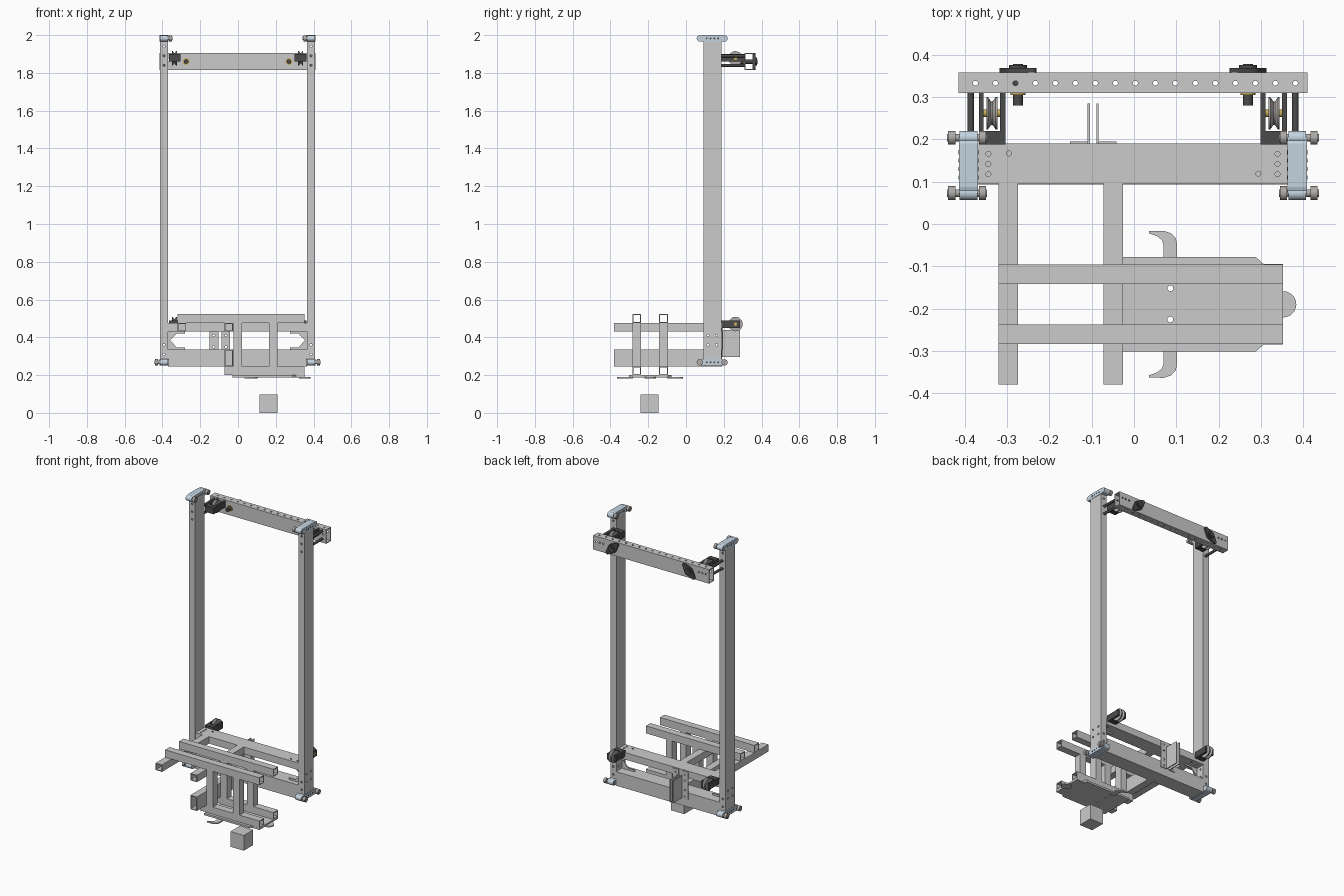
import bpy, bmesh
from math import sin, cos, pi, radians
from mathutils import Vector

if "Cube" in bpy.data.objects:
    bpy.data.objects.remove(bpy.data.objects["Cube"])

CX = -0.0025            # mirror plane of the main frame


def mat(name, c):
    m = bpy.data.materials.new(name)
    m.diffuse_color = (*c, 1)
    m.use_nodes = True
    m.node_tree.nodes["Principled BSDF"].inputs["Base Color"].default_value = m.diffuse_color
    return m


DARK = mat("dark_steel", (.07, .07, .07))
BLUE = mat("pale_blue", (.55, .65, .74))
BRASS = mat("brass", (.55, .4, .1))
TAN = mat("roller_grey", (.42, .40, .38))


def finish(name, bm, m=None, smooth=False):
    bmesh.ops.recalc_face_normals(bm, faces=bm.faces)
    me = bpy.data.meshes.new(name)
    bm.to_mesh(me)
    bm.free()
    ob = bpy.data.objects.new(name, me)
    bpy.context.collection.objects.link(ob)
    if m:
        me.materials.append(m)
    if smooth:
        bpy.ops.object.select_all(action='DESELECT')
        ob.select_set(True)
        bpy.context.view_layer.objects.active = ob
        bpy.ops.object.shade_smooth_by_angle(angle=radians(35))
    return ob


def place(axis, u, v, w):
    """Map section coordinates u,v and length w onto the given axis."""
    return {'x': (w, u, v), 'y': (u, w, v), 'z': (u, v, w)}[axis]


def prism(name, pts, axis, a, b, m=None, smooth=False):
    bm = bmesh.new()
    lo = [bm.verts.new(place(axis, u, v, a)) for u, v in pts]
    hi = [bm.verts.new(place(axis, u, v, b)) for u, v in pts]
    bm.faces.new(lo)
    bm.faces.new(hi)
    for i in range(len(pts)):
        j = (i + 1) % len(pts)
        bm.faces.new((lo[i], lo[j], hi[j], hi[i]))
    return finish(name, bm, m, smooth)


def box(name, x0, x1, y0, y1, z0, z1, m=None):
    return prism(name, [(x0, y0), (x1, y0), (x1, y1), (x0, y1)], 'z', z0, z1, m)


def circle(u, v, r, n=24):
    return [(u + r * cos(2 * pi * i / n), v + r * sin(2 * pi * i / n)) for i in range(n)]


def cyl(name, axis, u, v, r, a, b, m=None):
    return prism(name, circle(u, v, r), axis, a, b, m, True)


def tube(name, axis, u0, u1, v0, v1, a, b, t=.005):
    """Open-ended rectangular hollow section."""
    bm = bmesh.new()
    rings = []
    for d, w in ((0, a), (0, b), (t, b), (t, a)):
        q = [(u0 + d, v0 + d), (u1 - d, v0 + d), (u1 - d, v1 - d), (u0 + d, v1 - d)]
        rings.append([bm.verts.new(place(axis, u, v, w)) for u, v in q])
    for k in range(4):
        r, s = rings[k], rings[(k + 1) % 4]
        for i in range(4):
            j = (i + 1) % 4
            bm.faces.new((r[i], r[j], s[j], s[i]))
    return finish(name, bm)


def drill(ob, holes):
    """holes: (axis, u, v, radius, start, end)"""
    bm = bmesh.new()
    for axis, u, v, r, a, b in holes:
        lo, hi = [[bm.verts.new(place(axis, p, q, w)) for p, q in circle(u, v, r, 12)] for w in (a, b)]
        bm.faces.new(lo)
        bm.faces.new(hi)
        for i in range(12):
            j = (i + 1) % 12
            bm.faces.new((lo[i], lo[j], hi[j], hi[i]))
    c = finish(ob.name + "_cutter", bm)
    c.hide_render = True
    c.hide_set(True)
    md = ob.modifiers.new("holes", 'BOOLEAN')
    md.operation, md.solver, md.object = 'DIFFERENCE', 'EXACT', c


def pulley(name, x, y, z):
    prof = [(-.013, .008), (-.013, .038), (-.009, .038), (-.002, .028),
            (.002, .028), (.009, .038), (.013, .038), (.013, .008)]
    bm = bmesh.new()
    n = 28
    rings = [[bm.verts.new((x + d, y + r * cos(2 * pi * i / n), z + r * sin(2 * pi * i / n)))
              for d, r in prof] for i in range(n)]
    for i in range(n):
        p, q = rings[i], rings[(i + 1) % n]
        for k in range(len(prof)):
            l = (k + 1) % len(prof)
            bm.faces.new((p[k], p[l], q[l], q[k]))
    return finish(name, bm, TAN, True)


def hull(name, discs, y0, y1, m):
    """Convex plate round several discs in the xz plane."""
    bm = bmesh.new()
    for u, v, r in discs:
        for p, q in circle(u, v, r):
            bm.verts.new((p, y0, q))
            bm.verts.new((p, y1, q))
    res = bmesh.ops.convex_hull(bm, input=bm.verts[:])
    bmesh.ops.delete(bm, geom=[v for v in bm.verts if not v.link_faces], context='VERTS')
    return finish(name, bm, m, True)


def span(a, b):
    return min(a, b), max(a, b)


# top cross beam with a row of holes
beam = tube("top_beam", 'x', .31, .358, 1.815, 1.905, -.415, .41)
drill(beam, [('z', -.375 + .0473 * i, .333, .006, 1.8, 1.92) for i in range(17)] +
      [('y', CX + s * x, z, .006, .3, .37) for s in (-1, 1)
       for x, z in ((.34, 1.87), (.365, 1.87), (.39, 1.87))])

for s, side in ((-1, "left"), (1, "right")):
    def X(d, s=s):
        return CX + s * d
    # upright posts
    x0, x1 = span(X(.367), X(.41))
    post = tube(side + "_upright", 'z', x0, x1, .093, .187, .25, 1.97)
    drill(post, [('y', X(.389), z, .006, .08, .2) for z in (.31, .36, 1.84, 1.89, 1.94)] +
          [('x', y, z, .006, x0 - .01, x1 + .01) for y in (.115, .162) for z in (.36, .41)])
    # end caps and guide rollers: top rollers face in, bottom ones out
    for z, lab, pa, pb, ra, rb in ((1.9825, "top", .408, .345, .364, .348),
                                   (.2675, "bottom", .372, .44, .42, .437)):
        cap = [(.07, z - .015), (.085, z - .0175), (.192, z - .0175), (.207, z - .015),
               (.207, z + .012), (.19, z + .0175), (.087, z + .0175), (.07, z + .012)]
        c = prism(f"{side}_{lab}_cap", cap, 'x', *span(X(.366), X(.412)), BLUE)
        for y in (.073, .204):
            cyl(f"{side}_{lab}_sleeve", 'x', y, z, .0165, *span(X(.368), X(.41)), BLUE)
            cyl(f"{side}_{lab}_pin", 'x', y, z, .009, *span(X(pa), X(pb)), TAN)
            cyl(f"{side}_{lab}_roller", 'x', y, z, .0165, *span(X(ra), X(rb)), TAN)
        for y in (.11, .13, .15, .17):
            for xf in (.365, .411):
                cyl(f"{side}_{lab}_rivet", 'x', y, z, .005, *span(X(xf), X(xf + .002)), DARK)
    # tie rods from upright to top beam
    for z in (1.84, 1.89):
        cyl(side + "_tie_rod", 'y', X(.384), z, .008, .18, .312, DARK)
    # flanged bearing, shaft and ring on the top beam
    hull(side + "_bearing_flange", [(X(.272), 1.86, .029), (X(.239), 1.893, .011),
                                    (X(.305), 1.827, .011)], .357, .369, DARK)
    cyl(side + "_bearing_boss", 'y', X(.272), 1.86, .021, .365, .376, DARK)
    cyl(side + "_bearing_shaft", 'y', X(.272), 1.86, .012, .28, .379, DARK)
    cyl(side + "_shaft_ring", 'y', X(.272), 1.86, .018, .305, .311, BRASS)
    # pulleys with forks, above and below
    for z, lab, z0, z1, y1 in ((1.877, "upper", 1.86, 1.9, .31), (.47, "lower", .45, .49, .285)):
        pulley(f"{side}_{lab}_pulley", X(.334), .262, z)
        cyl(f"{side}_{lab}_axle", 'x', .262, z, .009, *span(X(.303), X(.364)), BRASS)
        for a, b in ((.302, .314), (.353, .364)):
            box(f"{side}_{lab}_fork", *span(X(a), X(b)), .188, y1, z0, z1, DARK)
        box(f"{side}_{lab}_fork_web", *span(X(.302), X(.364)), .188, .22, z0, z1, DARK)
    # notched gusset in the lower corner
    g = [(.368, .432), (.278, .432), (.278, .42), (.322, .42), (.358, .385),
         (.322, .347), (.278, .347), (.278, .333), (.368, .333)]
    prism(side + "_gusset", [(X(u), v) for u, v in g], 'y', .125, .131)

# lower cross beams
tube("lower_beam", 'x', .094, .19, .245, .335, -.37, .365)
b = tube("middle_beam", 'x', .096, .19, .43, .475, -.37, .365)
drill(b, [('z', CX + s * .342, y, .006, .42, .48) for s in (-1, 1) for y in (.118, .142, .166)] +
      [('z', -.296, .167, .006, .42, .48), ('z', .294, .119, .006, .42, .48)])

# pair of angle brackets behind the lower beams
for s, side in ((-1, "left"), (1, "right")):
    c = -.0965
    box(side + "_bracket_fin", *span(c + s * .008, c + s * .013), .189, .285, .295, .44)
    p = box(side + "_bracket_base", *span(c + s * .013, c + s * .055), .19, .195, .295, .47)
    drill(p, [('y', c + s * .032, z, .006, .18, .2) for z in (.31, .35, .41, .45)])

# forward arms
for x in (-.32, -.072):
    tube("upper_arm", 'y', x, x + .046, .43, .475, -.38, .096)
tube("lower_arm", 'y', -.072, -.026, .245, .335, -.38, .094)

# carriage: rails, posts and sill, mirrored about the carriage centre
YC = -.19
for s in (-1, 1):
    y0, y1 = span(YC + s * .048, YC + s * .094)
    tube("top_rail", 'x', y0, y1, .475, .523, -.32, .352)
    tube("sill_rail", 'x', y0, y1, .2, .245, -.072, .352)
    for x in (-.025, .165):
        tube("carriage_post", 'z', x, x + .045, y0, y1, .245, .475)
    # curved hooks at the plate sides
    h = [(.07, .09), (.07, .14), (.066, .152), (.055, .161), (.035, .168), (.035, .173),
         (.07, .174), (.088, .168), (.099, .156), (.102, .14), (.102, .09)]
    prism("side_hook", [(u, YC + s * v) for u, v in h], 'z', .182, .19)

# base plate with chamfered corners
plate = prism("base_plate", [(-.03, -.302), (.288, -.302), (.307, -.285), (.352, -.285),
                             (.352, -.095), (.307, -.095), (.288, -.078), (-.03, -.078)],
              'z', .188, .2)
drill(plate, [('z', .086, y, .007, .17, .21) for y in (-.152, -.226)])
cyl("end_tongue", 'z', .353, YC, .031, .183, .191)

# loose block on the ground
box("ground_block", .115, .21, -.241, -.146, 0, .098)
